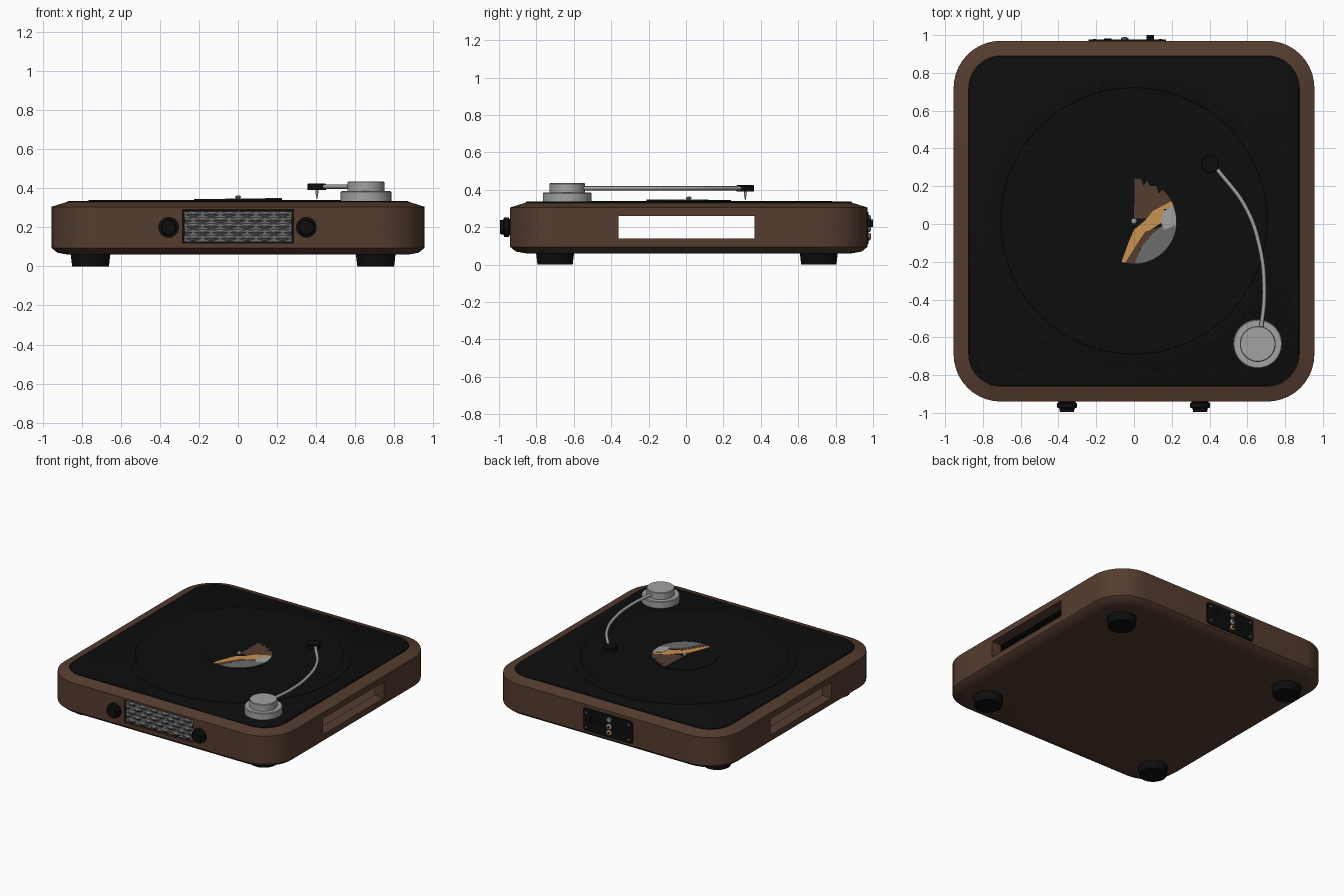
import bpy, bmesh, math
from mathutils import Vector, Matrix

old = bpy.data.objects.get("Cube")
if old:
    bpy.data.objects.remove(old, do_unlink=True)

CY = 0.015  # centre of the cabinet in y


def material(name, r, g, b):
    m = bpy.data.materials.new(name)
    m.use_nodes = True
    m.diffuse_color = (r, g, b, 1)
    m.node_tree.nodes["Principled BSDF"].inputs["Base Color"].default_value = (r, g, b, 1)
    return m


WOOD = material("walnut brown", 0.09, 0.045, 0.028)
BLACK = material("black", 0.004, 0.004, 0.004)
METAL = material("light metal", 0.36, 0.36, 0.36)
GREY = material("mid grey", 0.15, 0.15, 0.15)
AMBER = material("amber", 0.58, 0.29, 0.08)


def finish(name, bm, mat, smooth=True):
    bmesh.ops.recalc_face_normals(bm, faces=bm.faces)
    me = bpy.data.meshes.new(name)
    bm.to_mesh(me)
    bm.free()
    me.materials.append(mat)
    ob = bpy.data.objects.new(name, me)
    bpy.context.collection.objects.link(ob)
    if smooth:
        bpy.ops.object.select_all(action="DESELECT")
        ob.select_set(True)
        bpy.context.view_layer.objects.active = ob
        bpy.ops.object.shade_smooth_by_angle(angle=math.radians(30))
    return ob


def loft(name, rings, mat, matrix=None, smooth=True):
    """Skin a stack of equal rings and cap both ends."""
    bm = bmesh.new()
    loops = [[bm.verts.new(p) for p in ring] for ring in rings]
    for a, b in zip(loops, loops[1:]):
        for i in range(len(a)):
            j = (i + 1) % len(a)
            bm.faces.new((a[i], a[j], b[j], b[i]))
    bm.faces.new(loops[0])
    bm.faces.new(loops[-1])
    if matrix:
        bm.transform(matrix)
    return finish(name, bm, mat, smooth)


def rounded_rect(hx, hy, r, z, seg=10):
    pts = []
    for k, (sx, sy) in enumerate(((1, 1), (-1, 1), (-1, -1), (1, -1))):
        for i in range(seg + 1):
            a = math.pi / 2 * (k + i / seg)
            pts.append(Vector((sx * (hx - r) + r * math.cos(a), sy * (hy - r) + r * math.sin(a), z)))
    return pts


def turned(name, profile, mat, matrix, seg=40):
    """Solid of revolution from (radius, height) pairs."""
    angles = [math.tau * i / seg for i in range(seg)]
    rings = [[Vector((r * math.cos(a), r * math.sin(a), z)) for a in angles] for r, z in profile]
    return loft(name, rings, mat, matrix)


def box(name, lo, hi, mat):
    bm = bmesh.new()
    bmesh.ops.create_cube(bm, size=1)
    lo, hi = Vector(lo), Vector(hi)
    for v in bm.verts:
        v.co = (lo + hi) / 2 + v.co * (hi - lo)
    return finish(name, bm, mat, False)


def at(x, y, z):
    return Matrix.Translation((x, y, z))


def cut(target, cutter):
    mod = target.modifiers.new("cut", "BOOLEAN")
    mod.operation = "DIFFERENCE"
    mod.object = cutter
    bpy.ops.object.select_all(action="DESELECT")
    bpy.context.view_layer.objects.active = target
    target.select_set(True)
    bpy.ops.object.modifier_apply(modifier=mod.name)
    bpy.data.objects.remove(cutter, do_unlink=True)


# Hollow cabinet with rounded corners and soft edges
section = [(0.085, 0.06), (0.03, 0.07), (0, 0.095), (0, 0.305), (0.08, 0.33), (0.082, 0.09)]
cabinet = loft("cabinet", [rounded_rect(0.955 - d, 0.955 - d, 0.25 - d, z) for d, z in section],
               WOOD, at(0, CY, 0))
cut(cabinet, box("slot_cutter", (-1.2, -0.36, 0.14), (1.2, 0.365, 0.26), WOOD))
cut(cabinet, box("speaker_cutter", (-0.285, -1.1, 0.12), (0.285, -0.915, 0.29), WOOD))

# Black deck
loft("deck", [rounded_rect(0.873 - d, 0.873 - d, 0.17, z) for d, z in ((0, 0.3), (0, 0.333), (0.004, 0.336))],
     BLACK, at(0, CY, 0))

# Record with a groove near the rim, label and spindle
turned("record", [(0.765, 0.33), (0.765, 0.339), (0.755, 0.341), (0.71, 0.341), (0.705, 0.338),
                  (0.7, 0.341), (0.23, 0.341)], BLACK, at(0, CY, 0), 96)
turned("label", [(0.225, 0.34), (0.225, 0.345)], BLACK, at(0, CY, 0), 64)
turned("spindle", [(0.008, 0.34), (0.008, 0.348), (0.015, 0.352), (0.015, 0.358), (0.006, 0.364)],
       METAL, at(0, CY, 0), 16)


def plate(name, pts, z, mat):
    loft(name, [[Vector((x, y, h)) for x, y in pts] for h in (0.344, z)], mat, None, False)


def rim(start, end, n=14):
    """Points along the label edge, angles in degrees."""
    angles = [math.radians(start + (end - start) * i / n) for i in range(n + 1)]
    return [(0.225 * math.cos(a), CY + 0.225 * math.sin(a)) for a in angles]


# Painted shapes on the label
plate("label_brown_top", [(0.0, 0.03), (0.07, 0.03), (0.14, 0.07)] + rim(25, 48, 4)
      + [(0.13, 0.16), (0.12, 0.2), (0.085, 0.2), (0.07, 0.23), (0.05, 0.2)] + rim(80, 89, 3), 0.3465, WOOD)
plate("label_amber", rim(-107, -100, 3) + [(0.02, -0.11), (0.06, -0.05), (0.15, 0.01), (0.16, 0.08)]
      + rim(15, 28, 3) + [(0.1, 0.07), (0.06, 0.02), (0.0, -0.03), (-0.03, -0.1)], 0.3475, AMBER)
plate("label_brown_low", rim(-102, -85, 4) + [(0.03, -0.13), (0.1, -0.06), (0.16, -0.01), (0.06, -0.04),
      (0.02, -0.1)], 0.348, WOOD)
plate("label_grey", rim(-89, 0) + [(0.15, -0.01), (0.1, -0.05), (0.04, -0.12)], 0.3485, GREY)
plate("label_silver", rim(-5, 22, 6) + [(0.16, 0.07), (0.14, 0.01), (0.16, -0.03)], 0.349, METAL)

# Tonearm pivot
turned("pivot_base", [(0.13, 0.33), (0.13, 0.38), (0.125, 0.385)], METAL, at(0.655, -0.635, 0), 64)
turned("pivot_cap", [(0.095, 0.38), (0.095, 0.431), (0.091, 0.435)], METAL, at(0.655, -0.635, 0), 64)

# Curved tonearm tube
curve = bpy.data.curves.new("tonearm", "CURVE")
curve.dimensions = "3D"
curve.bevel_depth = 0.011
curve.bevel_resolution = 2
curve.use_fill_caps = True
path = [(0.67, -0.58), (0.69, -0.36), (0.665, -0.12), (0.59, 0.09), (0.44, 0.29)]
spline = curve.splines.new("BEZIER")
spline.bezier_points.add(len(path) - 1)
for bp, (x, y) in zip(spline.bezier_points, path):
    bp.co = (x, y, 0.408)
    bp.handle_left_type = bp.handle_right_type = "AUTO"
curve.materials.append(METAL)
bpy.context.collection.objects.link(bpy.data.objects.new("tonearm", curve))

# Cartridge and needle
turned("cartridge", [(0.047, 0.39), (0.047, 0.421), (0.043, 0.425)], BLACK, at(0.404, 0.317, 0), 32)
turned("needle", [(0.002, 0.346), (0.007, 0.375), (0.007, 0.392)], METAL, at(0.404, 0.317, 0), 12)

# Feet
for x, side in ((-0.755, "left"), (0.705, "right")):
    for y, end in ((-0.7, "front"), (0.71, "back")):
        turned(f"foot_{end}_{side}", [(0.094, 0), (0.102, 0.066)], BLACK, at(x, y, 0), 32)

# Front control knobs, turned along -y
FRONT = Matrix.Rotation(math.pi / 2, 4, "X")
for x, side in ((-0.355, "left"), (0.35, "right")):
    turned(f"knob_{side}", [(0.045, -0.01), (0.045, 0.005), (0.053, 0.008), (0.053, 0.032), (0.04, 0.036),
                            (0.037, 0.055)], BLACK, at(x, -0.94, 0.2) @ FRONT, 20)

# Speaker grille: folded mesh of flat diamonds inside the front recess
box("speaker_back", (-0.285, -0.924, 0.12), (0.285, -0.915, 0.29), BLACK)
bm = bmesh.new()
NX, NZ = 12, 10
grid = [[bm.verts.new((-0.275 + 0.55 * i / NX, -0.937 if j % 2 and (i + j // 2) % 2 else -0.925,
                       0.128 + 0.154 * j / NZ)) for i in range(NX + 1)] for j in range(NZ + 1)]
for j in range(NZ):
    for i in range(NX):
        a, b, c, d = grid[j][i], grid[j][i + 1], grid[j + 1][i + 1], grid[j + 1][i]
        tris = ((a, b, c), (a, c, d)) if (i + (j + 1) // 2 + j) % 2 else ((a, b, d), (b, c, d))
        for t in tris:
            bm.faces.new(t)
grille = finish("speaker_grille", bm, GREY, False)
if sum(p.normal.y for p in grille.data.polygons) > 0:
    grille.data.flip_normals()

# Rear connection panel
BACK = Matrix.Rotation(-math.pi / 2, 4, "X")
loft("rear_panel", [rounded_rect(0.205, 0.085, 0.02, z, 4) for z in (-0.01, 0.006)], BLACK,
     at(-0.035, 0.97, 0.195) @ BACK)
for k, (z, mat) in enumerate(((0.245, GREY), (0.195, METAL), (0.15, AMBER))):
    turned(f"socket_{k}", [(0.02, 0), (0.02, 0.014), (0.013, 0.018)], mat, at(-0.05, 0.97, z) @ BACK, 20)
    turned(f"socket_core_{k}", [(0.009, 0.01), (0.009, 0.02)], BLACK if k else AMBER,
           at(-0.05, 0.97, z) @ BACK, 12)
turned("rear_knob", [(0.02, 0), (0.02, 0.03)], BLACK, at(0.085, 0.97, 0.22) @ BACK, 20)
turned("power_socket", [(0.02, 0), (0.02, 0.011)], BLACK, at(-0.14, 0.97, 0.2) @ BACK, 20)
for x in (-0.21, 0.14):
    for z in (0.14, 0.25):
        turned("panel_screw", [(0.008, 0), (0.008, 0.009)], GREY, at(x, 0.97, z) @ BACK, 10)
